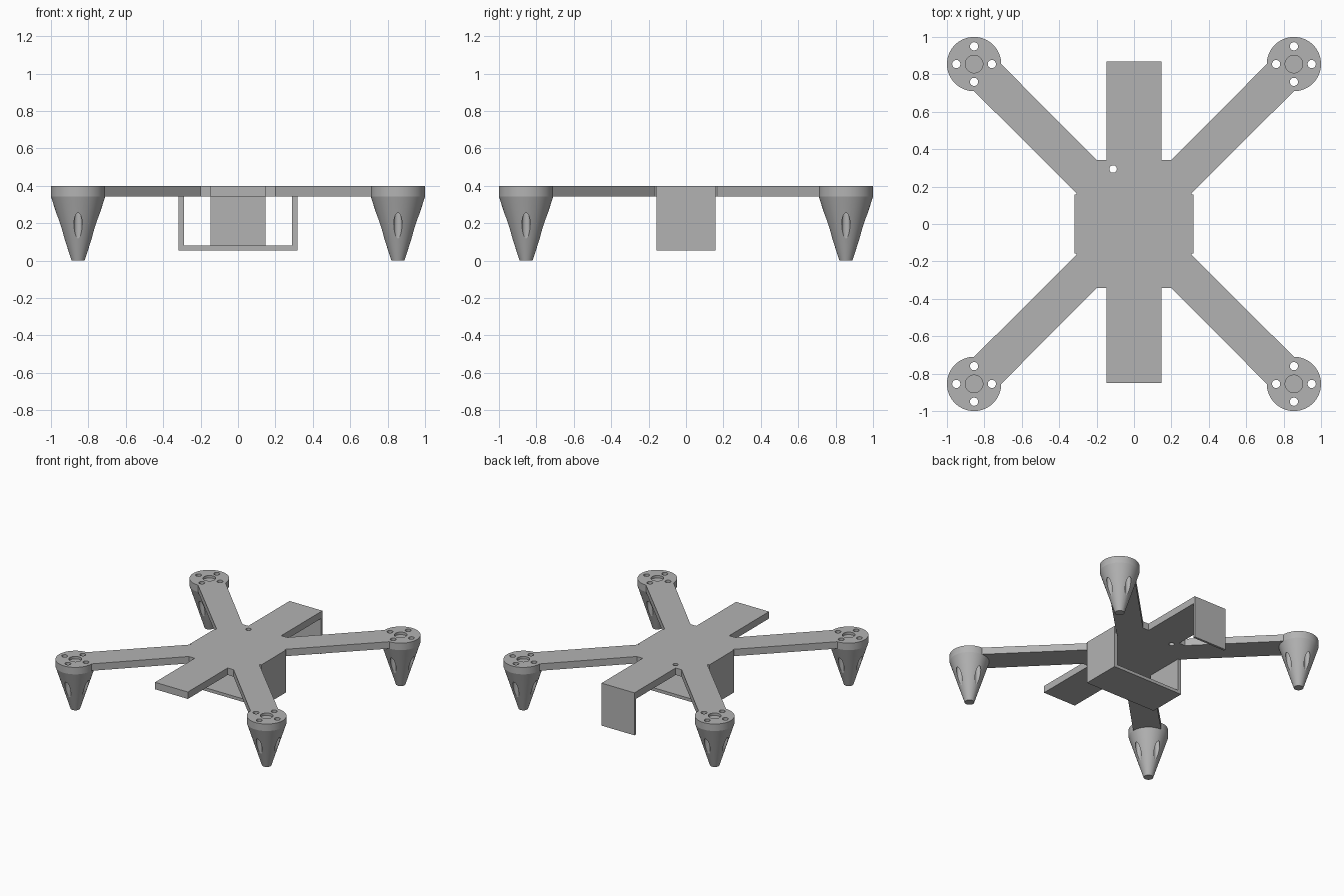
import bpy, bmesh, math
from mathutils import Matrix, Vector

old = bpy.data.objects.get("Cube")
if old:
    bpy.data.objects.remove(old, do_unlink=True)

TOP, DECK = 0.398, 0.342          # upper and lower level of the flat frame
HUB, HUB_R = 0.855, 0.145         # motor mount position and radius
LOW = 0.055                       # underside of the hanging parts

grey = bpy.data.materials.new("plain grey")
grey.use_nodes = True
grey.diffuse_color = (0.45, 0.45, 0.45, 1)
grey.node_tree.nodes["Principled BSDF"].inputs["Base Color"].default_value = grey.diffuse_color


def make(name, bm):
    bmesh.ops.recalc_face_normals(bm, faces=bm.faces)
    mesh = bpy.data.meshes.new(name)
    bm.to_mesh(mesh)
    bm.free()
    mesh.materials.append(grey)
    obj = bpy.data.objects.new(name, mesh)
    bpy.context.collection.objects.link(obj)
    return obj


def prism(name, outline, z0, z1):
    bm = bmesh.new()
    face = bm.faces.new([bm.verts.new((x, y, z0)) for x, y in outline])
    up = bmesh.ops.extrude_face_region(bm, geom=[face])["geom"]
    bmesh.ops.translate(bm, vec=(0, 0, z1 - z0),
                        verts=[v for v in up if isinstance(v, bmesh.types.BMVert)])
    return make(name, bm)


def box(name, x0, x1, y0, y1, z0, z1):
    return prism(name, [(x0, y0), (x1, y0), (x1, y1), (x0, y1)], z0, z1)


def activate(obj):
    bpy.ops.object.select_all(action="DESELECT")
    obj.select_set(True)
    bpy.context.view_layer.objects.active = obj


def drill(obj, spots, radius):
    """Cut vertical round holes right through an object."""
    bm = bmesh.new()
    for x, y in spots:
        bmesh.ops.create_cone(bm, cap_ends=True, segments=32, radius1=radius,
                              radius2=radius, depth=2, matrix=Matrix.Translation((x, y, 0)))
    cutter = make("hole_cutter", bm)
    cutter.hide_render = True
    mod = obj.modifiers.new("holes", "BOOLEAN")
    mod.operation, mod.solver, mod.object = "DIFFERENCE", "EXACT", cutter
    activate(obj)
    bpy.ops.object.modifier_apply(modifier=mod.name)
    bpy.data.objects.remove(cutter, do_unlink=True)


# Flat X-shaped frame with the long centre strip: one quadrant, mirrored round
side = 0.142                       # sideways offset of the diagonal arm edges
tip = HUB - HUB_R
quadrant = [(0.318, 0.157), (0.307, 0.157), (0.307, 0.307 - side),
            (HUB, tip), (tip, HUB), (0.342 - side, 0.342), (0.147, 0.342), (0.147, 0.85)]
outline = []
for sx, sy in ((1, 1), (-1, 1), (-1, -1), (1, -1)):
    part = [(sx * x, sy * y) for x, y in quadrant]
    outline += part if sx * sy > 0 else part[::-1]
frame = prism("frame", outline, DECK, TOP)
drill(frame, [(-0.112, 0.294)], 0.02)

# Hanging panel at the back end of the strip
box("rear_panel", -0.147, 0.147, 0.85, 0.868, LOW, TOP)

# U-shaped bracket under the body
u_shape = [(-0.318, DECK), (-0.318, LOW), (0.318, LOW), (0.318, DECK),
           (0.288, DECK), (0.288, 0.08), (-0.288, 0.08), (-0.288, DECK)]
bracket = prism("battery_bracket", u_shape, -0.157, 0.157)
bracket.data.transform(Matrix.Rotation(math.pi / 2, 4, "X"))

# Motor mount with tapering foot, turned from a profile with a shallow recess
profile = [(0, 0), (0.035, 0), (HUB_R, DECK), (HUB_R, TOP),
           (0.047, TOP), (0.047, TOP - 0.02), (0, TOP - 0.02)]
bm = bmesh.new()
verts = [bm.verts.new((r, 0, z)) for r, z in profile]
edges = [bm.edges.new(pair) for pair in zip(verts, verts[1:])]
bmesh.ops.spin(bm, geom=verts + edges, cent=(0, 0, 0), axis=(0, 0, 1),
               angle=math.tau, steps=64)
bmesh.ops.remove_doubles(bm, verts=bm.verts, dist=0.0001)
mount = make("motor_mount_back_left", bm)
drill(mount, [(0.095, 0), (-0.095, 0), (0, 0.095), (0, -0.095)], 0.022)
activate(mount)
bpy.ops.object.shade_smooth_by_angle(angle=math.radians(15))
mount.location = (HUB, HUB, 0)
for name, sx, sy in (("back_right", -1, 1), ("front_left", 1, -1), ("front_right", -1, -1)):
    twin = bpy.data.objects.new("motor_mount_" + name, mount.data)
    twin.location = (sx * HUB, sy * HUB, 0)
    bpy.context.collection.objects.link(twin)
